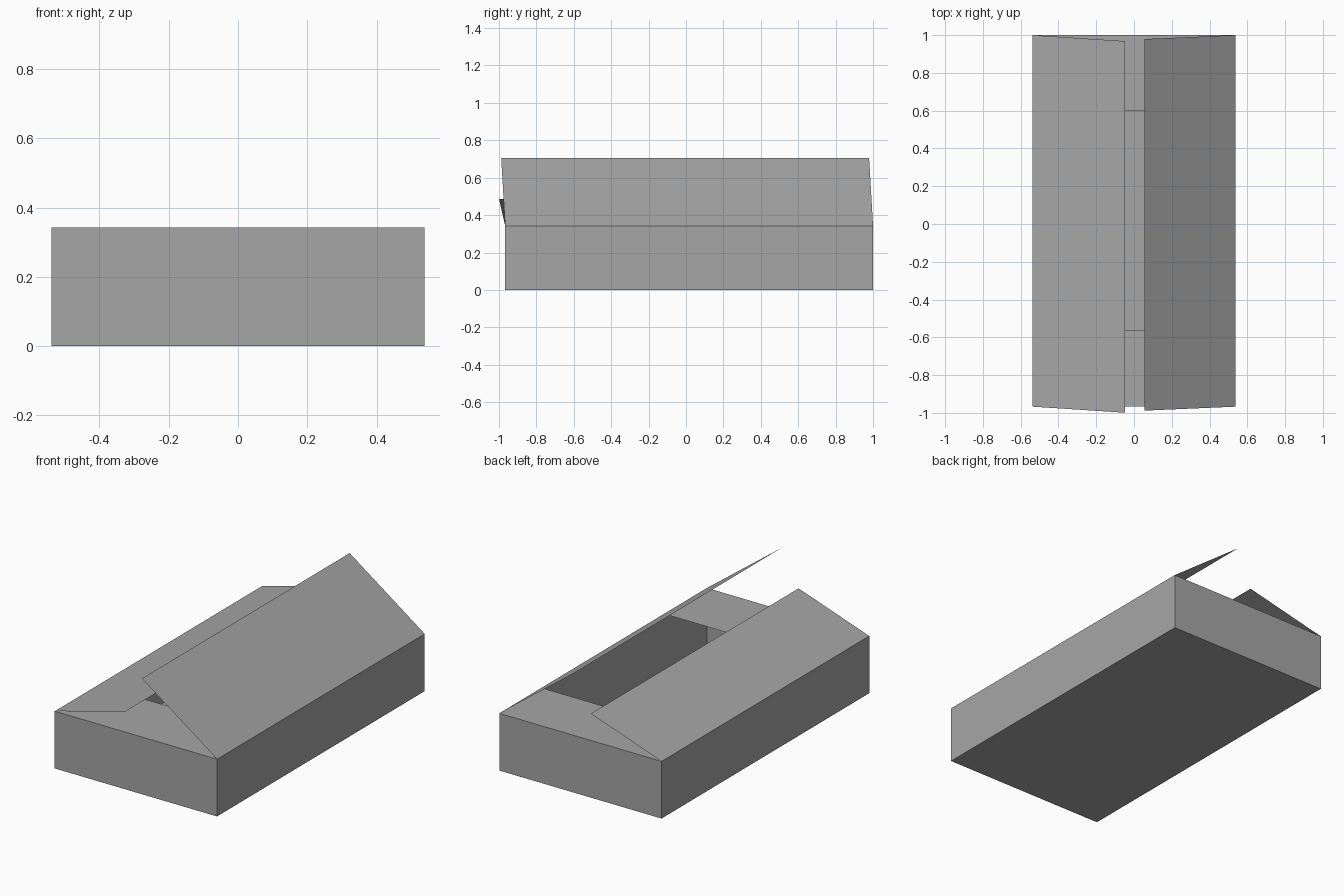
import bpy
import bmesh

if "Cube" in bpy.data.objects:
    bpy.data.objects.remove(bpy.data.objects["Cube"], do_unlink=True)

# Single plain card colour
GREY = (0.38, 0.38, 0.38, 1)
card = bpy.data.materials.new("grey card")
card.use_nodes = True
card.diffuse_color = GREY
card.node_tree.nodes["Principled BSDF"].inputs["Base Color"].default_value = GREY

HALF_W = 0.538          # half width along x
FRONT, BACK = -0.967, 1.0
RIM = 0.343             # height of the walls


def finish(name, bm):
    mesh = bpy.data.meshes.new(name)
    bm.to_mesh(mesh)
    bm.free()
    mesh.materials.append(card)
    obj = bpy.data.objects.new(name, mesh)
    bpy.context.collection.objects.link(obj)
    return obj


def sheet(name, corners):
    """One thin card panel with its face turned upward."""
    bm = bmesh.new()
    face = bm.faces.new([bm.verts.new(c) for c in corners])
    face.normal_update()
    if face.normal.z < 0:
        face.normal_flip()
    return finish(name, bm)


# Open tray: floor outline extruded up into four thin walls
bm = bmesh.new()
outline = [(-HALF_W, FRONT), (HALF_W, FRONT), (HALF_W, BACK), (-HALF_W, BACK)]
low = [bm.verts.new((x, y, 0)) for x, y in outline]
high = [bm.verts.new((x, y, RIM)) for x, y in outline]
bm.faces.new(low[::-1])
for i in range(4):
    j = (i + 1) % 4
    bm.faces.new((low[i], low[j], high[j], high[i]))
finish("box_body", bm)

# Short flaps folded flat at the front and back
for name, hinge, edge in (("front_flap", FRONT, -0.56), ("back_flap", BACK, 0.6)):
    sheet(name, [(-HALF_W, hinge, RIM), (HALF_W, hinge, RIM),
                 (HALF_W, edge, RIM), (-HALF_W, edge, RIM)])

# Long flaps, raised and slightly skewed: hinge x, free edge x, free edge z, skew
for name, hinge, edge, top, skew in (("left_flap", HALF_W, 0.055, 0.706, 0.021),
                                     ("right_flap", -HALF_W, -0.047, 0.485, 0.032)):
    sheet(name, [(hinge, FRONT, RIM), (hinge, BACK, RIM),
                 (edge, BACK - skew, top), (edge, FRONT - skew, top)])
